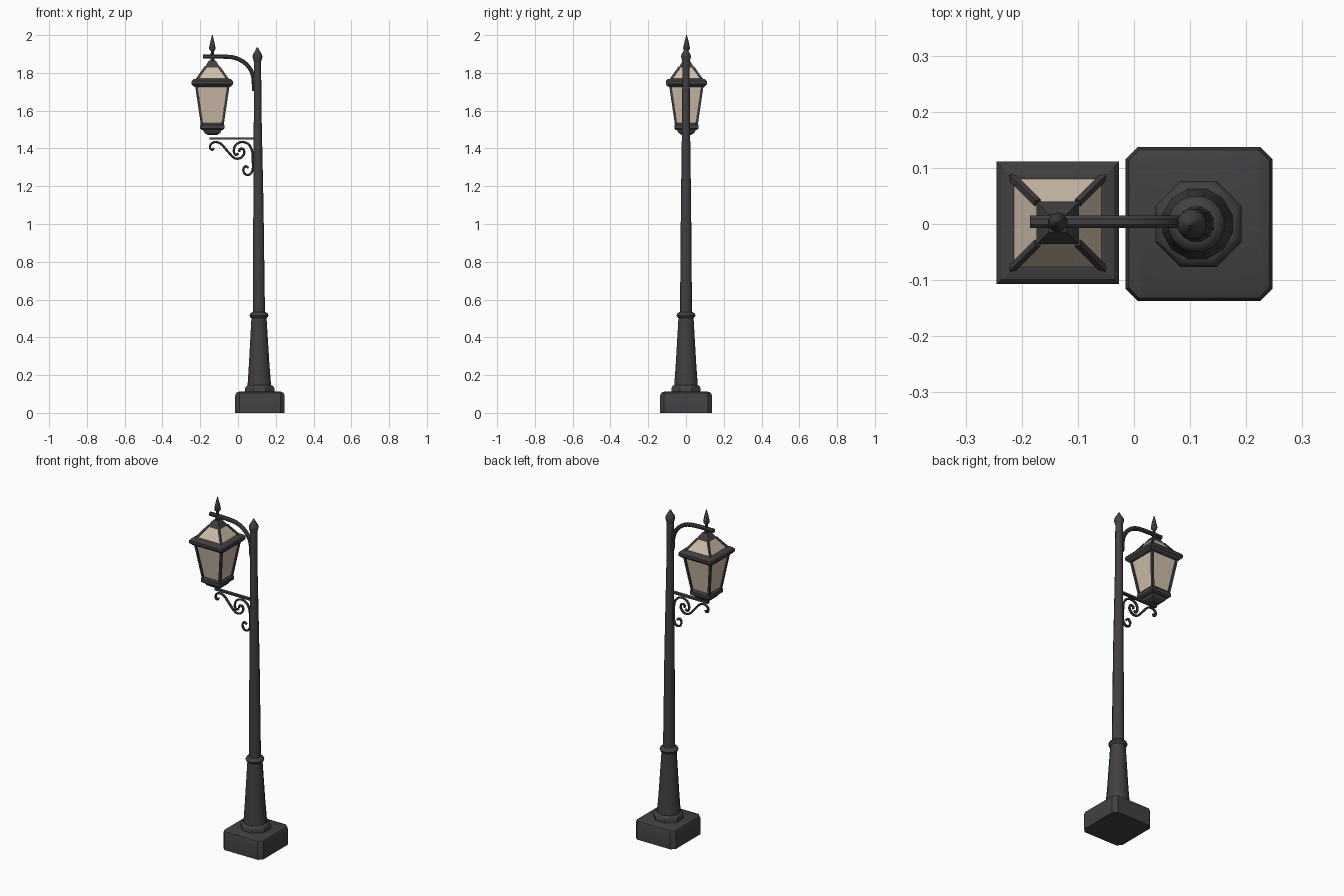
import bpy, bmesh, math
from mathutils import Vector

if "Cube" in bpy.data.objects:
    bpy.data.objects.remove(bpy.data.objects["Cube"])


def material(name, rgb):
    m = bpy.data.materials.new(name)
    m.diffuse_color = (*rgb, 1)
    m.use_nodes = True
    m.node_tree.nodes["Principled BSDF"].inputs["Base Color"].default_value = m.diffuse_color
    return m


IRON = material("dark_iron", (0.056, 0.050, 0.055))
GLASS = material("warm_glass", (0.62, 0.51, 0.40))


def finish(name, bm, mat, smooth=True):
    bmesh.ops.recalc_face_normals(bm, faces=bm.faces)
    me = bpy.data.meshes.new(name)
    bm.to_mesh(me)
    bm.free()
    ob = bpy.data.objects.new(name, me)
    bpy.context.collection.objects.link(ob)
    me.materials.append(mat)
    if smooth:
        bpy.ops.object.select_all(action='DESELECT')
        ob.select_set(True)
        bpy.context.view_layer.objects.active = ob
        bpy.ops.object.shade_smooth_by_angle(angle=math.radians(35))
    return ob


def turned(name, rings, n, mat=IRON, smooth=True):
    """Stack of n-sided rings (x, y, radius, z), capped at both ends.
    For n == 4 the radius is the half width of the square."""
    bm = bmesh.new()
    loops = []
    for x, y, r, z in rings:
        k = r / math.cos(math.pi / n) if n <= 8 else r
        loops.append([bm.verts.new((x + k * math.cos(2 * math.pi * (i + .5) / n),
                                    y + k * math.sin(2 * math.pi * (i + .5) / n), z))
                      for i in range(n)])
    for a, b in zip(loops, loops[1:]):
        for i in range(n):
            j = (i + 1) % n
            bm.faces.new((a[i], a[j], b[j], b[i]))
    bm.faces.new(loops[0])
    bm.faces.new(loops[-1])
    return finish(name, bm, mat, smooth)


def on_axis(x, y, pairs):
    return [(x, y, r, z) for r, z in pairs]


def smooth_path(pts, steps=5):
    """Catmull-Rom through (x, z) points."""
    p = [Vector(q) for q in pts]
    p = [2 * p[0] - p[1]] + p + [2 * p[-1] - p[-2]]
    out = []
    for a, b, c, d in zip(p, p[1:], p[2:], p[3:]):
        for s in range(steps):
            t = s / steps
            out.append(.5 * (2 * b + (c - a) * t + (2 * a - 5 * b + 4 * c - d) * t * t
                             + (3 * b - a - 3 * c + d) * t ** 3))
    return out + [p[-2]]


def rod(name, path, y, half_y, half_t, n=8):
    """Sweep an elliptical section along a path in the xz plane."""
    bm = bmesh.new()
    loops = []
    for i, q in enumerate(path):
        d = (path[min(i + 1, len(path) - 1)] - path[max(i - 1, 0)]).normalized()
        loop = []
        for k in range(n):
            a = 2 * math.pi * (k + .5) / n
            o = half_t * math.sin(a)
            loop.append(bm.verts.new((q.x - d.y * o, y + half_y * math.cos(a), q.y + d.x * o)))
        loops.append(loop)
    for a, b in zip(loops, loops[1:]):
        for k in range(n):
            j = (k + 1) % n
            bm.faces.new((a[k], a[j], b[j], b[k]))
    bm.faces.new(loops[0])
    bm.faces.new(loops[-1])
    return finish(name, bm, IRON)


def strut(name, a, b, r):
    """Square bar between two points."""
    a, b = Vector(a), Vector(b)
    bm = bmesh.new()
    bmesh.ops.create_cone(bm, cap_ends=True, segments=4, radius1=r, radius2=r,
                          depth=(b - a).length)
    rot = (b - a).to_track_quat('Z', 'Y').to_matrix().to_4x4()
    bm.transform(rot)
    bmesh.ops.translate(bm, verts=bm.verts, vec=(a + b) / 2)
    return finish(name, bm, IRON, False)


# Plinth: chamfered corners, rounded top edge
bm = bmesh.new()
bmesh.ops.create_cube(bm, size=1)
for v in bm.verts:
    v.co = (0.116 + v.co.x * 0.262, v.co.y * 0.275, (v.co.z + .5) * 0.112)
edges = [e for e in bm.edges if abs(e.verts[0].co.z - e.verts[1].co.z) > .05]
bmesh.ops.bevel(bm, geom=edges, offset=.022, segments=1, affect='EDGES')
edges = [e for e in bm.edges if min(v.co.z for v in e.verts) > .1]
bmesh.ops.bevel(bm, geom=edges, offset=.02, segments=2, profile=.5, affect='EDGES')
finish("plinth", bm, IRON)

# Octagonal foot, tapered column, ring, and slightly leaning pole
turned("foot_collar", on_axis(0.115, 0, [(.077, .10), (.077, .132), (.07, .143), (.06, .148)]), 8)
turned("lower_column", [(.113, 0, .065, .14), (.112, 0, .056, .26), (.111, 0, .041, .51)], 12)
turned("column_ring", on_axis(.111, 0, [(.038, .500), (.047, .506), (.051, .516),
                                        (.047, .526), (.035, .534)]), 16)
turned("upper_pole", [(.111, 0, .033, .52), (.108, 0, .028, 1.1), (.104, 0, .021, 1.6),
                      (.103, 0, .020, 1.865)], 12)
turned("pole_finial", on_axis(.103, 0, [(.019, 1.855), (.027, 1.885), (.025, 1.897),
                                        (.012, 1.918), (.003, 1.935)]), 12)

# Lantern body
LX, LY = -.136, .002


def lantern(name, pairs, mat=IRON, smooth=False):
    return turned(name, on_axis(LX, LY, pairs), 4, mat, smooth)


lantern("lantern_underside", [(.022, 1.470), (.042, 1.482), (.054, 1.508)])
lantern("lantern_bottom_rim", [(.054, 1.497), (.064, 1.505), (.064, 1.524), (.056, 1.535)])
lantern("lantern_glass", [(.054, 1.53), (.084, 1.735)], GLASS)
lantern("lantern_top_rim", [(.086, 1.724), (.097, 1.727), (.109, 1.740), (.109, 1.756),
                            (.100, 1.766), (.083, 1.770)])
lantern("roof_glass", [(.081, 1.766), (.036, 1.832)], GLASS)
lantern("roof_cap", [(.038, 1.820), (.038, 1.832), (.024, 1.856), (.016, 1.866)])

# Frame bars along the corners and under the rim
for sx in (-1, 1):
    for sy in (-1, 1):
        def corner(h, z):
            return (LX + sx * h, LY + sy * h, z)
        strut("corner_post", corner(.054, 1.525), corner(.085, 1.735), .009)
        strut("roof_hip", corner(.082, 1.765), corner(.036, 1.830), .008)

# Lantern spike with stem
turned("lantern_spike", on_axis(-.136, .003, [(.012, 1.855), (.009, 1.90), (.008, 1.914),
                                              (.016, 1.922), (.018, 1.932), (.011, 1.965),
                                              (.002, 2.0)]), 10)

# Curved hanging arm
arm = [Vector((-.185, 1.887)), Vector((-.10, 1.887))]
arm += [Vector((-.055 + .138 * math.sin(a), 1.757 + .128 * math.cos(a)))
        for a in (math.pi / 2 * i / 10 for i in range(11))]
arm.append(Vector((.086, 1.705)))
rod("hanging_arm", arm, .004, .0125, .012)

# Lower bracket: straight bar and two scrolls
rod("bracket_bar", [Vector((-.15, 1.452)), Vector((.10, 1.452))], .002, .012, .008, 4)
rod("long_scroll", smooth_path([
    (-.128, 1.402), (-.136, 1.393), (-.147, 1.400), (-.145, 1.420), (-.122, 1.434),
    (-.090, 1.424), (-.055, 1.385), (-.020, 1.350), (.012, 1.349), (.032, 1.372),
    (.028, 1.396), (.010, 1.397), (.006, 1.382)]), .002, .008, .006, 6)
rod("tall_scroll", smooth_path([
    (.002, 1.374), (-.012, 1.366), (-.022, 1.385), (-.014, 1.416), (.016, 1.434),
    (.052, 1.425), (.074, 1.390), (.078, 1.340), (.078, 1.290), (.062, 1.262),
    (.038, 1.264), (.028, 1.288), (.040, 1.306), (.056, 1.297)]), .002, .008, .006, 6)
